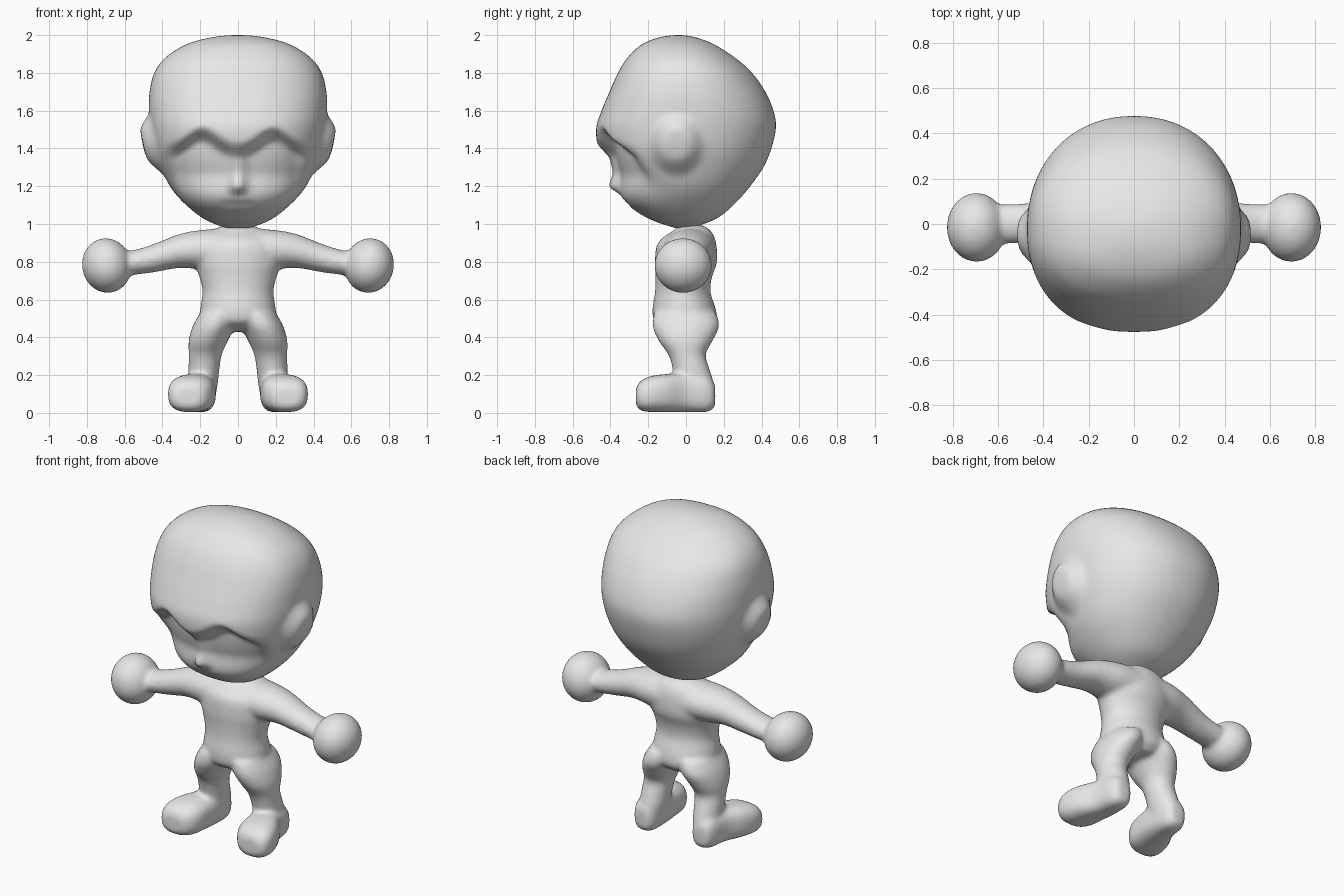
import bpy, bmesh, math
from mathutils import Vector, Matrix

if "Cube" in bpy.data.objects:
    bpy.data.objects.remove(bpy.data.objects["Cube"])

clay = bpy.data.materials.new("clay_grey")
clay.diffuse_color = (0.8, 0.8, 0.8, 1)
clay.use_nodes = True
clay.node_tree.nodes["Principled BSDF"].inputs["Base Color"].default_value = clay.diffuse_color


def smooth(t):
    t = max(0.0, min(1.0, t))
    return t * t * (3 - 2 * t)


def gauss(t):
    return math.exp(-t * t)


def catmull(rows, steps):
    """Smooth curve through all rows except the first and last."""
    out = []
    for i in range(1, len(rows) - 2):
        p = [Vector(r) for r in rows[i - 1:i + 3]]
        for k in range(steps):
            t = k / steps
            out.append(0.5 * (2 * p[1] + (p[2] - p[0]) * t
                              + (2 * p[0] - 5 * p[1] + 4 * p[2] - p[3]) * t ** 2
                              + (3 * p[1] - p[0] - 3 * p[2] + p[3]) * t ** 3))
    out.append(Vector(rows[-2]))
    return out


def power(v, n):
    return math.copysign(abs(v) ** (2 / n), v)


def skin_rings(bm, rings, cap=True):
    n = len(rings[0])
    for a, b in zip(rings, rings[1:]):
        for i in range(n):
            bm.faces.new((a[i], a[(i + 1) % n], b[(i + 1) % n], b[i]))
    if cap:
        bm.faces.new(rings[0][::-1])
        bm.faces.new(rings[-1])


def loft(bm, axis, rows, side=1, n=2.0, seg=32):
    """Tube along an axis; rows hold position, two centre values, two radii."""
    rows = [rows[0]] + rows + [rows[-1]]
    rings = []
    for p, cu, cv, ru, rv in catmull(rows, 5):
        ring = []
        for k in range(seg):
            a = math.tau * k / seg
            u = cu + ru * power(math.cos(a), n)
            v = cv + rv * power(math.sin(a), n)
            x, y, z = {"x": (p, u, v), "y": (u, p, v), "z": (u, v, p)}[axis]
            ring.append(bm.verts.new((x * side, y, z)))
        rings.append(ring)
    skin_rings(bm, rings)


def finish(bm, name):
    bmesh.ops.recalc_face_normals(bm, faces=bm.faces)
    for f in bm.faces:
        f.smooth = True
    me = bpy.data.meshes.new(name)
    bm.to_mesh(me)
    bm.free()
    me.materials.append(clay)
    ob = bpy.data.objects.new(name, me)
    bpy.context.collection.objects.link(ob)
    return ob


# Head profile: height, half width, front y, back y
profile = [
    (0.97, 0.0, 0.0, 0.0), (0.995, 0.11, -0.11, 0.08), (1.04, 0.20, -0.22, 0.18),
    (1.12, 0.295, -0.335, 0.27), (1.20, 0.36, -0.405, 0.34), (1.30, 0.41, -0.445, 0.41),
    (1.40, 0.447, -0.468, 0.452), (1.51, 0.466, -0.475, 0.476), (1.60, 0.472, -0.447, 0.463),
    (1.70, 0.468, -0.405, 0.42), (1.80, 0.443, -0.36, 0.35), (1.88, 0.385, -0.31, 0.26),
    (1.95, 0.275, -0.235, 0.15), (1.988, 0.14, -0.14, 0.05), (2.0, 0.0, -0.04, -0.04)]


def flipped(r):
    return (r[0], -r[1], r[3], r[2])


def sculpt(x, y, z, mid):
    """Press in the eye area, raise the nose and push out the ears."""
    ax = abs(x)
    dy = 0.0
    if y < mid:
        brow = 1.435 + 0.09 * gauss((ax - 0.19) / 0.10)
        below = smooth((brow - z) / 0.10)
        socket = below * smooth((z - 1.08) / 0.2) * (1 - smooth((ax - 0.29) / 0.13))
        nose = (0.04 + 0.025 * gauss((z - 1.21) / 0.05)) * gauss(x / 0.038)
        nose *= below * smooth((z - 1.14) / 0.06)
        mouth = 0.008 * gauss((z - 1.105) / 0.018) * (1 - smooth((ax - 0.06) / 0.05))
        dy = 0.09 * socket - nose + mouth
    if ax > 0.3:
        d = math.hypot((y + 0.05) / 0.155, (z - 1.42) / 0.18)
        x += math.copysign(0.053 * (1 - smooth((d - 0.4) / 0.6)), x)
    return x, y + dy, z


# Head
bm = bmesh.new()
SEG = 128
rings = []
curve = catmull([flipped(profile[1])] + profile + [flipped(profile[-2])], 8)
for z, w, yf, yb in curve[1:-1]:
    mid = (yf + yb) / 2
    if 1.1 < z < 1.9:
        mid += (-0.02 - mid) * smooth((z - 1.1) / 0.2) * smooth((1.9 - z) / 0.2)
    ring = []
    for k in range(SEG):
        a = math.tau * k / SEG
        n = 2.35 if math.sin(a) < 0 else 2.15
        x = w * power(math.cos(a), n)
        s = power(math.sin(a), n)
        y = mid + s * ((mid - yf) if s < 0 else (yb - mid))
        ring.append(bm.verts.new(sculpt(x, y, z, mid)))
    rings.append(ring)
skin_rings(bm, rings, cap=False)
for ring, end in ((rings[0], curve[0]), (rings[-1], curve[-1])):
    tip = bm.verts.new((0, end[2], end[0]))
    for i in range(SEG):
        bm.faces.new((ring[i], ring[(i + 1) % SEG], tip))
bmesh.ops.smooth_vert(bm, verts=bm.verts, factor=0.4,
                      use_axis_x=True, use_axis_y=True, use_axis_z=True)
finish(bm, "head")

# Torso
bm = bmesh.new()
loft(bm, "z", [
    (0.43, 0, 0.02, 0.09, 0.10), (0.48, 0, 0.0, 0.19, 0.165), (0.55, 0, -0.01, 0.20, 0.168),
    (0.64, 0, -0.017, 0.188, 0.147), (0.72, 0, -0.012, 0.205, 0.150),
    (0.80, 0, 0.0, 0.23, 0.165), (0.90, 0, 0.005, 0.22, 0.155),
    (0.96, 0, 0.03, 0.15, 0.105), (0.995, 0, 0.03, 0.07, 0.06)])

for s in (1, -1):
    # Arm
    loft(bm, "x", [
        (0.0, 0.02, 0.87, 0.14, 0.11), (0.18, 0.015, 0.865, 0.135, 0.105),
        (0.31, 0.01, 0.857, 0.112, 0.09), (0.45, 0.005, 0.818, 0.09, 0.075),
        (0.57, 0.0, 0.793, 0.087, 0.065), (0.68, -0.01, 0.785, 0.09, 0.07)], s)
    # Hand
    ball = Matrix.Translation((0.695 * s, -0.015, 0.78)) @ Matrix.Rotation(0.2 * s, 4, "Y") \
        @ Matrix.Diagonal((0.131, 0.153, 0.146, 1))
    bmesh.ops.create_icosphere(bm, subdivisions=4, radius=1, matrix=ball)
    # Leg
    loft(bm, "z", [
        (0.03, 0.20, 0.045, 0.07, 0.10), (0.15, 0.185, 0.045, 0.078, 0.103),
        (0.24, 0.18, 0.025, 0.083, 0.098), (0.31, 0.173, 0.005, 0.088, 0.10),
        (0.38, 0.158, -0.002, 0.104, 0.143), (0.46, 0.128, 0.0, 0.112, 0.178),
        (0.53, 0.10, -0.005, 0.10, 0.165)], s)
    # Foot
    loft(bm, "y", [
        (-0.265, 0.265, 0.085, 0.06, 0.045), (-0.245, 0.262, 0.09, 0.095, 0.075),
        (-0.19, 0.252, 0.099, 0.12, 0.095), (-0.10, 0.235, 0.105, 0.115, 0.101),
        (0.0, 0.207, 0.105, 0.09, 0.101), (0.11, 0.20, 0.10, 0.073, 0.096),
        (0.155, 0.20, 0.09, 0.045, 0.06)], s, n=2.7)

# Blend the limbs and torso into one soft body
body = finish(bm, "body")
blend = body.modifiers.new("blend", "REMESH")
blend.mode = "VOXEL"
blend.voxel_size = 0.012
blend.use_smooth_shade = True
soften = body.modifiers.new("soften", "SMOOTH")
soften.factor = 0.5
soften.iterations = 14
